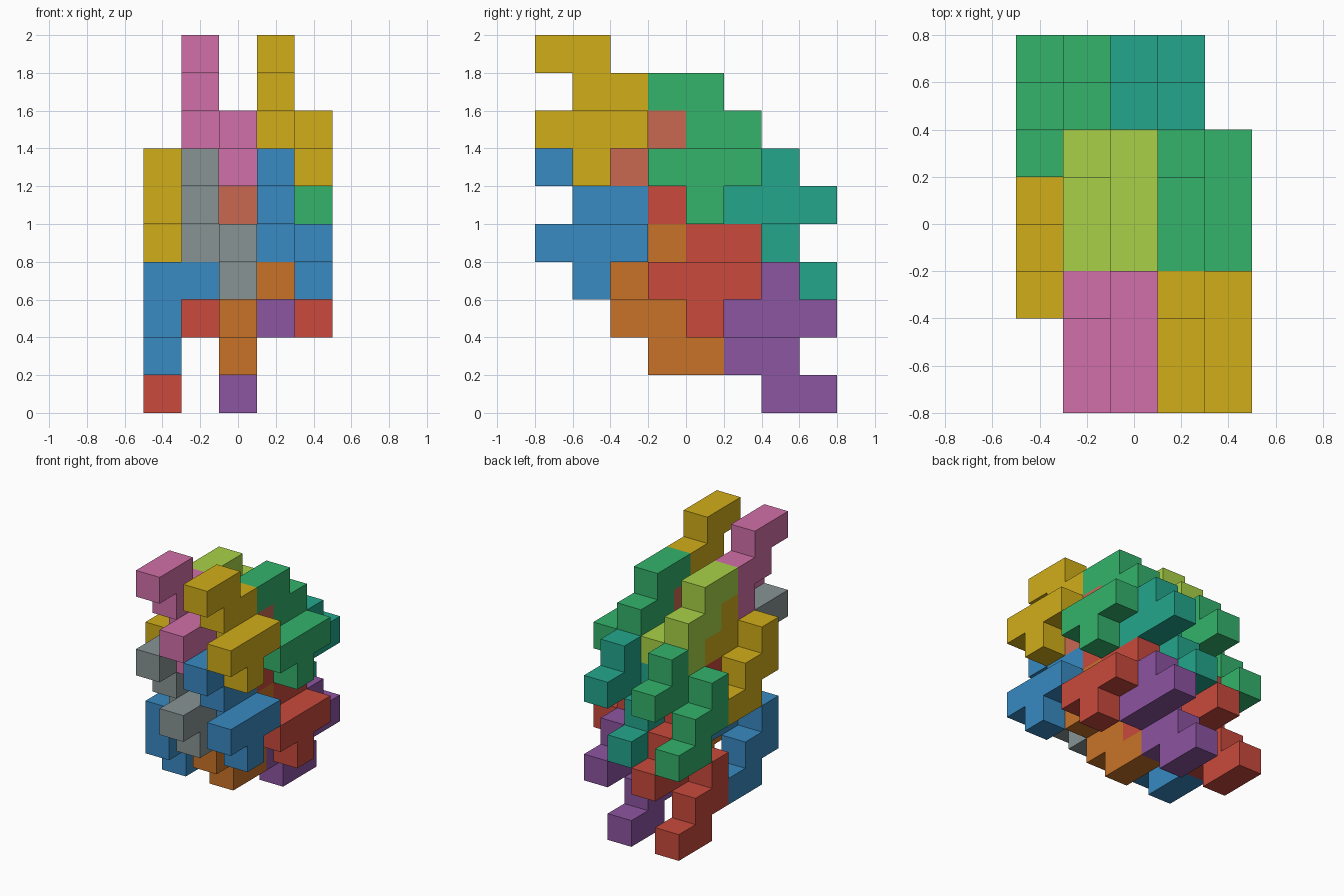
import bpy, bmesh
from mathutils import Vector

if "Cube" in bpy.data.objects:
    bpy.data.objects.remove(bpy.data.objects["Cube"])

UNIT = 0.2

# One nine-cube puzzle piece: a T in one layer, a stepped bar in the next
PIECE = [(0, 0, 0), (0, 1, 0), (0, 2, 0), (0, 1, -1),
         (-1, 0, 2), (-1, 1, 2), (-1, 1, 1), (-1, 2, 1), (-1, 2, 0)]
# The same piece turned half a turn about x
TURNED = [(x, 2 - y, -z) for x, y, z in PIECE]

COLOURS = {
    "yellow": (0.82, 0.68, 0.10), "blue": (0.22, 0.54, 0.76),
    "green": (0.20, 0.70, 0.42), "red": (0.79, 0.29, 0.24),
    "pink": (0.82, 0.44, 0.66), "grey": (0.53, 0.58, 0.58),
    "lime": (0.66, 0.82, 0.28), "orange": (0.79, 0.45, 0.16),
    "salmon": (0.79, 0.41, 0.32), "teal": (0.14, 0.65, 0.55),
    "purple": (0.55, 0.33, 0.63),
}


def linear(c):
    return c / 12.92 if c <= 0.04045 else ((c + 0.055) / 1.055) ** 2.4


materials = {}
for name, rgb in COLOURS.items():
    mat = bpy.data.materials.new(name)
    mat.diffuse_color = (*[linear(c) for c in rgb], 1)
    mat.use_nodes = True
    mat.node_tree.nodes["Principled BSDF"].inputs["Base Color"].default_value = mat.diffuse_color
    materials[name] = mat


def build_piece(name, shape, offset, colour):
    """Outer skin of a set of unit cubes, with coplanar faces merged."""
    cells = {tuple(a + b for a, b in zip(c, offset)) for c in shape}
    bm = bmesh.new()
    for cell in cells:
        centre = Vector(cell) + Vector((0.5, 0.5, 0.5))
        for axis in range(3):
            for sign in (-1, 1):
                n = Vector((0, 0, 0))
                n[axis] = sign
                if tuple(int(a + b) for a, b in zip(cell, n)) in cells:
                    continue
                u = Vector((0, 0, 0))
                u[(axis + 1) % 3] = 1
                v = n.cross(u)
                corners = [centre + (n + u * i + v * j) / 2
                           for i, j in ((-1, -1), (1, -1), (1, 1), (-1, 1))]
                bm.faces.new([bm.verts.new((p - Vector((2.5, 4, 0))) * UNIT)
                              for p in corners])
    bmesh.ops.remove_doubles(bm, verts=bm.verts, dist=1e-4)
    bmesh.ops.dissolve_limit(bm, angle_limit=0.01, verts=bm.verts, edges=bm.edges)
    mesh = bpy.data.meshes.new(name)
    bm.to_mesh(mesh)
    bm.free()
    mesh.materials.append(materials[colour])
    bpy.context.collection.objects.link(bpy.data.objects.new(name, mesh))


# Four layers of four pieces, alternating upright and turned
UPRIGHT_SPOTS = [(0, 7), (0, 4), (3, 6), (3, 3)]
TURNED_SPOTS = [(2, 6), (2, 3), (5, 5), (5, 2)]
LAYERS = [
    (4, PIECE, UPRIGHT_SPOTS, ("yellow", "blue", "green", "red")),
    (3, TURNED, TURNED_SPOTS, ("salmon", "orange", "teal", "purple")),
    (2, PIECE, UPRIGHT_SPOTS, ("pink", "grey", "lime", "red")),
    (1, TURNED, TURNED_SPOTS, ("yellow", "blue", "green", "red")),
]
for x, shape, spots, colours in LAYERS:
    for (y, z), colour in zip(spots, colours):
        build_piece(f"puzzle_piece_layer{x}_{colour}", shape, (x, y, z), colour)
